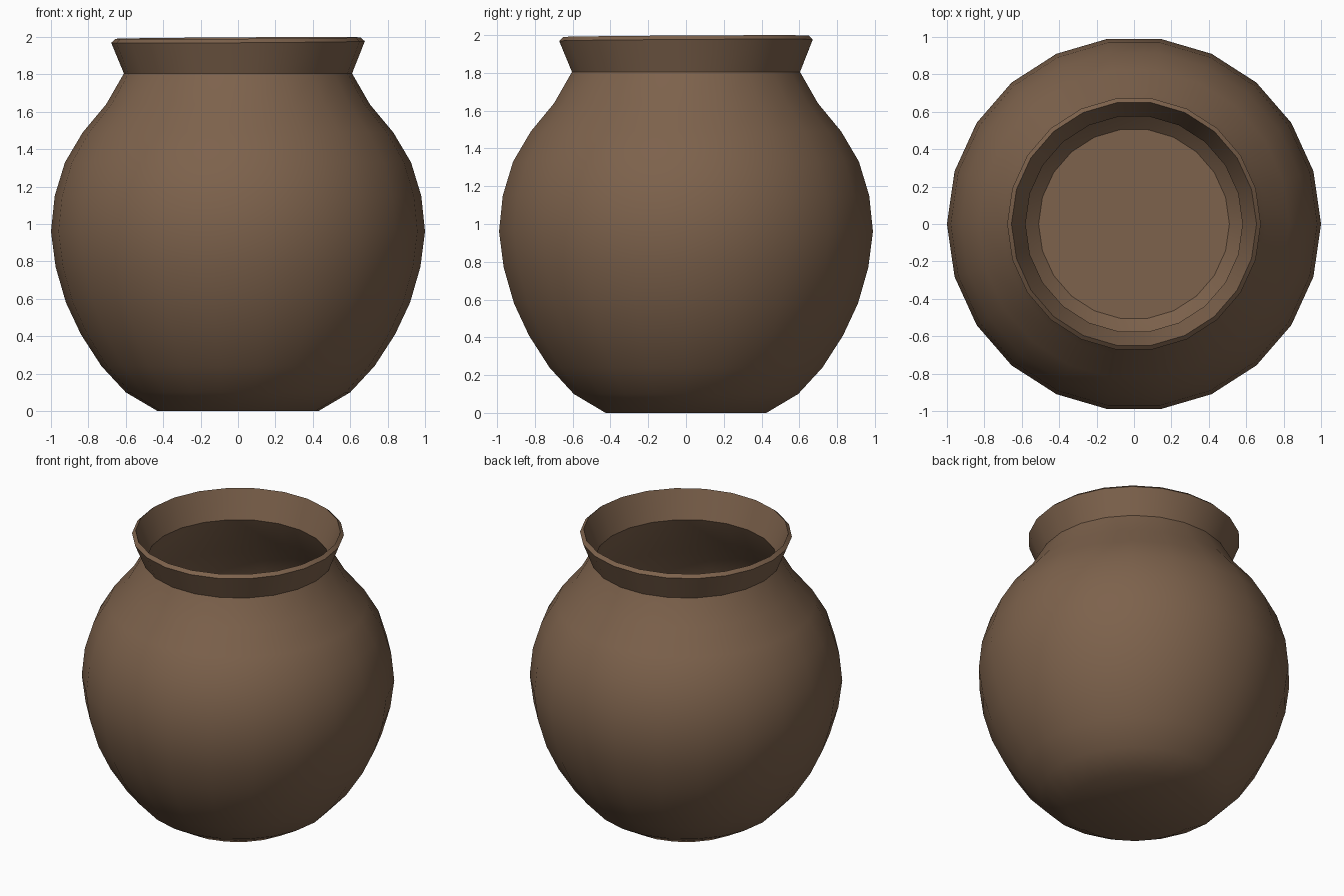
import bpy, bmesh
from math import cos, sin, tau, radians

SIDES = 22

cube = bpy.data.objects.get("Cube")
if cube:
    bpy.data.objects.remove(cube, do_unlink=True)

# Fired clay colour
clay = bpy.data.materials.new("brown clay")
clay.use_nodes = True
colour = (0.205, 0.122, 0.072, 1)
clay.diffuse_color = colour
shader = next(n for n in clay.node_tree.nodes if n.type == 'BSDF_PRINCIPLED')
shader.inputs["Base Color"].default_value = colour
shader.inputs["Roughness"].default_value = 0.9


def lathe(name, profile, cap_first=False, cap_last=False):
    """Turn (radius, height) points around z; caps close the end rings."""
    bm = bmesh.new()
    rings = []
    for r, z in profile:
        ring = []
        for i in range(SIDES):
            x, y = r * cos(tau * i / SIDES), r * sin(tau * i / SIDES)
            # the mouth leans very slightly
            lean = 0.006 * (x + y) if z > 1.9 else 0
            ring.append(bm.verts.new((x, y, z + lean)))
        rings.append(ring)
    for low, high in zip(rings, rings[1:]):
        for i in range(SIDES):
            j = (i + 1) % SIDES
            bm.faces.new((low[i], low[j], high[j], high[i]))
    if cap_first:
        bm.faces.new(rings[0][::-1])
    if cap_last:
        bm.faces.new(rings[-1])
    mesh = bpy.data.meshes.new(name)
    bm.to_mesh(mesh)
    bm.free()
    mesh.materials.append(clay)
    obj = bpy.data.objects.new(name, mesh)
    bpy.context.collection.objects.link(obj)
    bpy.ops.object.select_all(action='DESELECT')
    obj.select_set(True)
    bpy.context.view_layer.objects.active = obj
    bpy.ops.object.shade_smooth_by_angle(angle=radians(35))
    return obj


# Rounded outer belly with a flat foot
lathe("pot_body", [(0.43, 0), (0.6, 0.1), (0.73, 0.24), (0.84, 0.41),
                   (0.92, 0.58), (0.975, 0.77), (1, 0.96), (0.98, 1.15),
                   (0.925, 1.33), (0.83, 1.49), (0.705, 1.64), (0.61, 1.805)],
      cap_first=True)

# Flared collar: outside, lip, inside
lathe("pot_rim", [(0.61, 1.805), (0.678, 1.973), (0.655, 1.994), (0.58, 1.805)])

# Hollow inside, down to the floor
lathe("pot_interior", [(0.58, 1.805), (0.67, 1.62), (0.79, 1.47), (0.88, 1.31),
                       (0.935, 1.14), (0.953, 0.96), (0.93, 0.78), (0.875, 0.6),
                       (0.795, 0.43), (0.69, 0.28), (0.51, 0.11)],
      cap_last=True)
